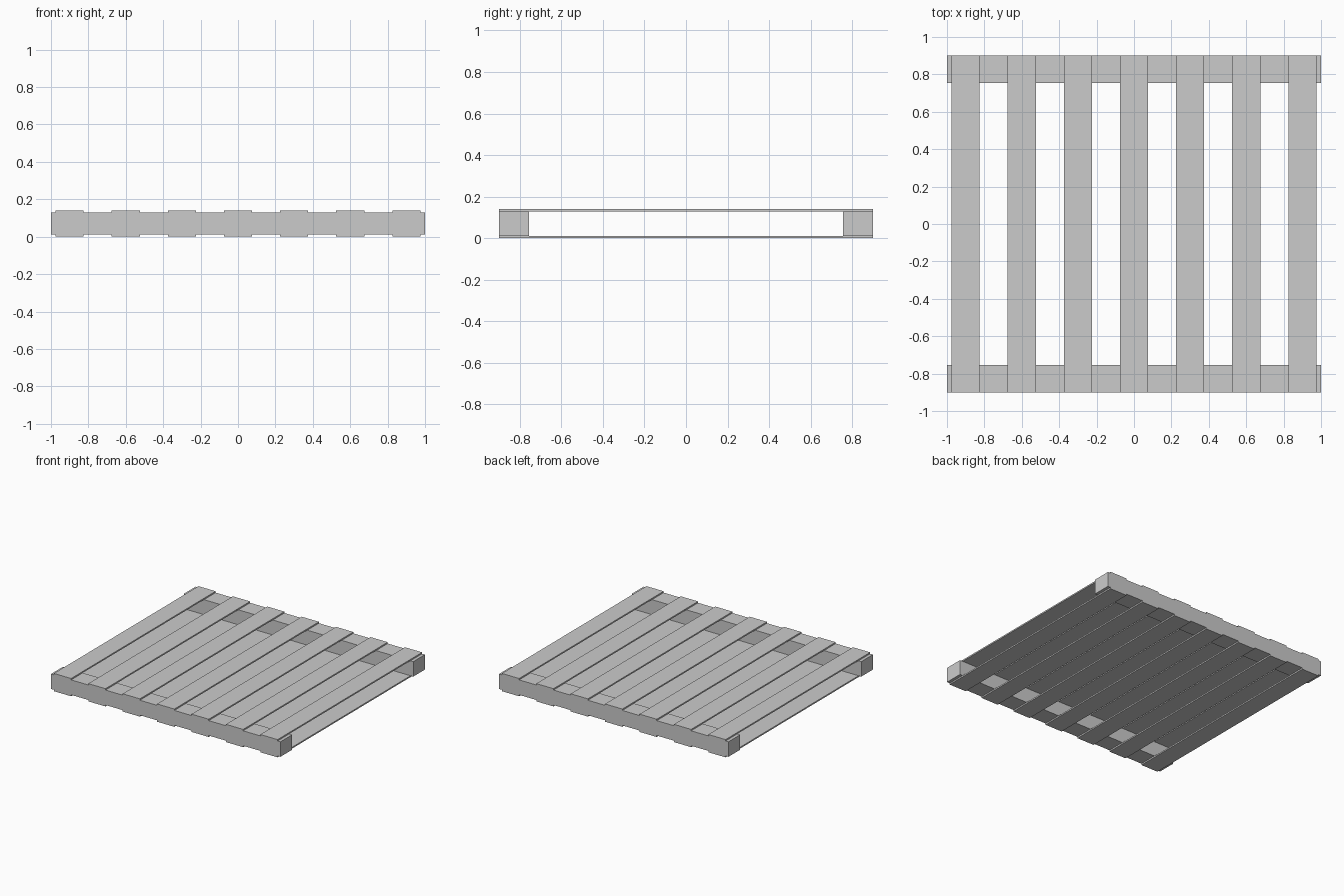
import bpy

if "Cube" in bpy.data.objects:
    bpy.data.objects.remove(bpy.data.objects["Cube"])

HEIGHT = 0.14
BOARD = 0.011      # slat thickness


def box(name, x, y, z):
    """Axis-aligned box from (min, max) ranges."""
    lo, hi = zip(x, y, z)
    bpy.ops.mesh.primitive_cube_add(size=1, location=[(a + b) / 2 for a, b in zip(lo, hi)])
    ob = bpy.context.object
    ob.name = name
    ob.scale = [b - a for a, b in zip(lo, hi)]
    bpy.ops.object.transform_apply(location=False, rotation=False, scale=True)
    return ob


# Two thick rails along the front and back
box("front_rail", (-1, 1), (-0.9, -0.755), (BOARD, HEIGHT - BOARD))
box("back_rail", (-1, 1), (0.755, 0.9), (BOARD, HEIGHT - BOARD))

# Seven thin slats nailed across the top and the bottom
for i in range(7):
    x = -0.9 + 0.3 * i
    span = (x - 0.075, x + 0.075)
    box(f"top_slat_{i + 1}", span, (-0.9, 0.9), (HEIGHT - BOARD, HEIGHT))
    box(f"bottom_slat_{i + 1}", span, (-0.9, 0.9), (0, BOARD))
